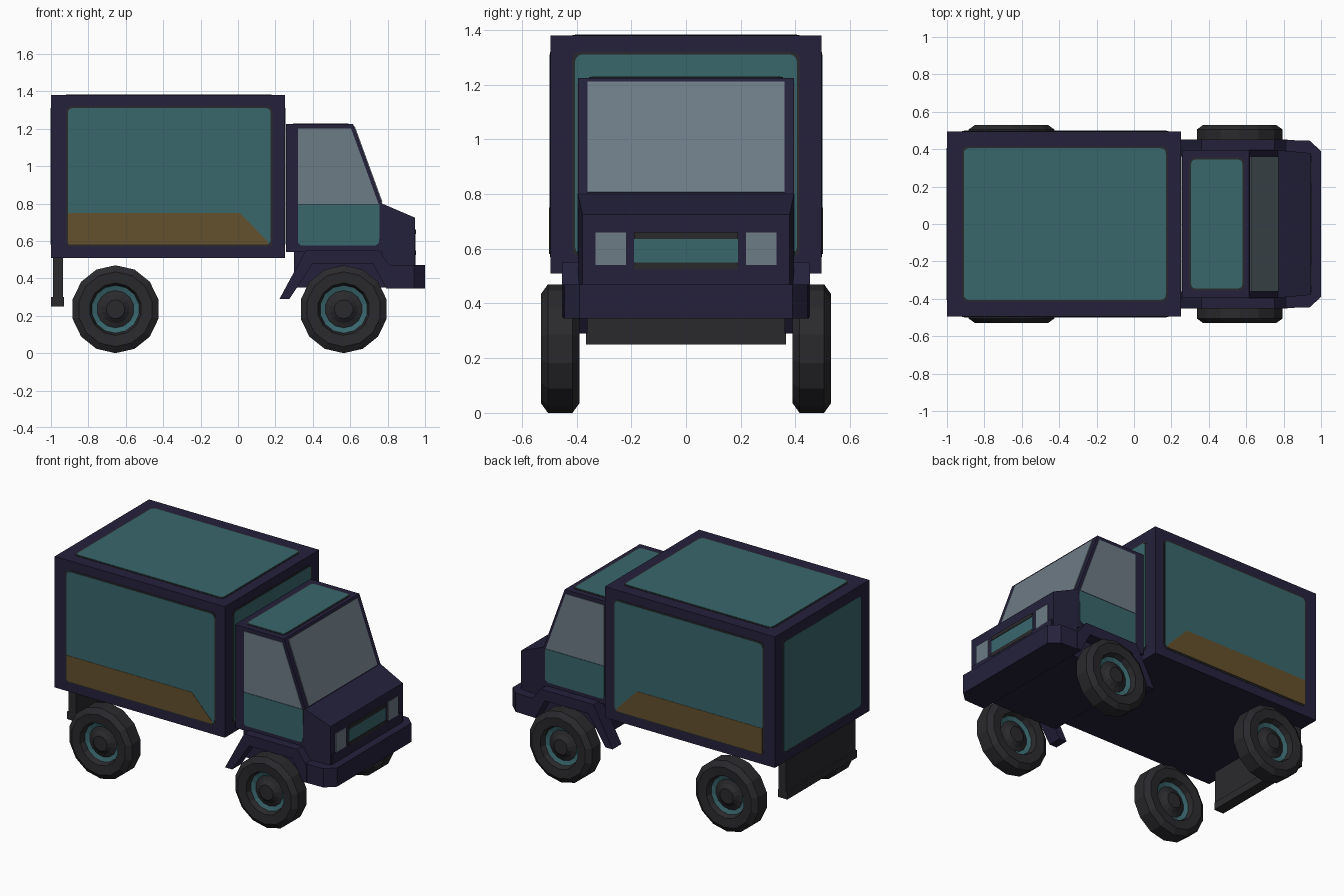
import bpy, bmesh, math
from mathutils import Vector

if "Cube" in bpy.data.objects:
    bpy.data.objects.remove(bpy.data.objects["Cube"])


def material(name, rgb):
    m = bpy.data.materials.new(name)
    m.diffuse_color = (*rgb, 1)
    m.use_nodes = True
    m.node_tree.nodes["Principled BSDF"].inputs["Base Color"].default_value = m.diffuse_color
    return m


NAVY = material("navy", (0.018, 0.0155, 0.045))
TEAL = material("teal", (0.041, 0.135, 0.152))
GLASS = material("grey glass", (0.155, 0.2, 0.235))
BROWN = material("brown", (0.127, 0.082, 0.026))
CHARCOAL = material("charcoal", (0.023, 0.023, 0.027))


def finish(name, bm, mats):
    bmesh.ops.recalc_face_normals(bm, faces=bm.faces)
    me = bpy.data.meshes.new(name)
    bm.to_mesh(me)
    bm.free()
    for m in mats:
        me.materials.append(m)
    ob = bpy.data.objects.new(name, me)
    bpy.context.collection.objects.link(ob)
    return ob


def prism(name, pts, offset, mat):
    """Extrude a flat 3D outline along an offset."""
    bm = bmesh.new()
    a = [bm.verts.new(p) for p in pts]
    b = [bm.verts.new(Vector(p) + Vector(offset)) for p in pts]
    bm.faces.new(a)
    bm.faces.new(b)
    for i in range(len(a)):
        j = (i + 1) % len(a)
        bm.faces.new((a[i], a[j], b[j], b[i]))
    return finish(name, bm, [mat])


def box(name, x, y, z, mat):
    pts = [(x[0], y[0], z[0]), (x[1], y[0], z[0]), (x[1], y[1], z[0]), (x[0], y[1], z[0])]
    return prism(name, pts, (0, 0, z[1] - z[0]), mat)


def side(pts, y):
    return [(x, y, z) for x, z in pts]


def round_rect(u0, u1, v0, v1, r=0.025):
    pts = []
    for cu, cv, a0 in ((u1 - r, v1 - r, 0), (u0 + r, v1 - r, 90),
                       (u0 + r, v0 + r, 180), (u1 - r, v0 + r, 270)):
        for k in range(4):
            a = math.radians(a0 + 30 * k)
            pts.append((cu + r * math.cos(a), cv + r * math.sin(a)))
    return pts


def panel(name, rect, place, normal):
    """Teal rounded plate with a thin charcoal border."""
    u0, u1, v0, v1 = rect
    n = Vector(normal)
    g = 0.01
    border = round_rect(u0 - g, u1 + g, v0 - g, v1 + g, 0.03)
    prism(name + "_border", [place(*p) for p in border], n * 0.002, CHARCOAL)
    prism(name, [place(*p) for p in round_rect(*rect)], n * 0.004, TEAL)


# Cargo box and its panels
box("cargo_box", (-1, 0.25), (-0.495, 0.495), (0.51, 1.38), NAVY)
panel("cargo_roof_panel", (-0.91, 0.17, -0.405, 0.405), lambda u, v: (u, v, 1.38), (0, 0, 1))
panel("cargo_rear_panel", (-0.405, 0.405, 0.58, 1.31), lambda u, v: (-0.998, u, v), (-1, 0, 0))
panel("cargo_front_panel", (-0.405, 0.405, 0.58, 1.31), lambda u, v: (0.25, u, v), (1, 0, 0))
for s, tag in ((-1, "near"), (1, "far")):
    panel("cargo_side_panel_" + tag, (-0.91, 0.175, 0.58, 1.31),
          lambda u, v: (u, s * 0.495, v), (0, s, 0))
    stripe = [(-0.91, 0.59), (-0.9, 0.58), (0.16, 0.58), (0.16, 0.595), (0.01, 0.75), (-0.91, 0.75)]
    prism("cargo_stripe_" + tag, side(stripe, s * 0.495), (0, s * 0.006, 0), BROWN)

# Rear flap and rail under the cargo box
box("rear_flap", (-0.99, -0.935), (-0.365, 0.365), (0.28, 0.51), CHARCOAL)
box("rear_rail", (-1, -0.93), (-0.365, 0.365), (0.25, 0.3), CHARCOAL)

# Cab and tapered nose
cab = [(0.257, 0.54), (0.257, 1.225), (0.615, 1.225), (0.77, 0.80), (0.77, 0.54)]
prism("cab", side(cab, -0.395), (0, 0.79, 0), NAVY)
nose = prism("nose", side([(0.77, 0.80), (0.945, 0.725), (0.945, 0.46), (0.77, 0.46)], -0.395),
             (0, 0.79, 0), NAVY)
for v in nose.data.vertices:
    if v.co.x > 0.9:
        v.co.y *= 0.96
box("cab_floor", (0.3, 0.95), (-0.37, 0.37), (0.35, 0.54), NAVY)
panel("cab_roof_panel", (0.305, 0.58, -0.345, 0.345), lambda u, v: (u, v, 1.225), (0, 0, 1))

# Windscreen on the sloping face
slope = Vector((0.155, 0, -0.425))
n = Vector((0.425, 0, 0.155)).normalized()
top = Vector((0.615, 0, 1.225)) + slope * 0.035
low = Vector((0.615, 0, 1.225)) + slope * 0.985
w = Vector((0, 0.36, 0))
prism("windscreen", [top - w, top + w, low + w, low - w], n * 0.005, GLASS)

# Side windows, doors and wheel arches
window = [(0.322, 0.797), (0.322, 1.2), (0.605, 1.2), (0.752, 0.797)]
door = [(0.322, 0.795), (0.757, 0.795), (0.755, 0.59), (0.735, 0.575), (0.335, 0.575), (0.322, 0.59)]
arch = [(0.222, 0.29), (0.362, 0.55), (0.75, 0.55), (0.82, 0.46), (0.82, 0.35),
        (0.79, 0.35), (0.72, 0.48), (0.4, 0.48), (0.275, 0.29)]
for s, tag in ((-1, "near"), (1, "far")):
    prism("side_window_" + tag, side(window, s * 0.394), (0, s * 0.005, 0), GLASS)
    prism("door_panel_" + tag, side(door, s * 0.394), (0, s * 0.005, 0), TEAL)
    prism("wheel_arch_" + tag, side(arch, s * 0.36), (0, s * 0.093, 0), NAVY)
    # Headlights
    ys = sorted((s * 0.22, s * 0.33))
    box("headlight_" + tag, (0.943, 0.95), ys, (0.535, 0.66), GLASS)

# Grille with two bars
box("grille", (0.943, 0.949), (-0.19, 0.19), (0.53, 0.655), TEAL)
for z in (0.525, 0.636):
    box("grille_bar", (0.943, 0.952), (-0.19, 0.19), (z, z + 0.025), CHARCOAL)

# Front bumper
half = [(0.79, 0.45), (0.94, 0.445), (1.0, 0.39)]
outline = [(x, y, 0.345) for x, y in half] + [(x, -y, 0.345) for x, y in reversed(half)]
prism("bumper", outline, (0, 0, 0.125), NAVY)


# Wheels: a symmetric lathed profile of radius and half width
def wheel(name, x, y, sides=14):
    prof = [(0.05, 0.05), (0.075, 0.03), (0.10, 0.02), (0.128, 0.03), (0.14, 0.065),
            (0.2, 0.07), (0.235, 0.045)]
    prof += [(r, -d) for r, d in reversed(prof)]
    bm = bmesh.new()
    rings = []
    for r, d in prof:
        rings.append([bm.verts.new((x + r * math.sin(a), y + d, 0.235 - r * math.cos(a)))
                      for a in (2 * math.pi * k / sides for k in range(sides))])
    for i in range(len(rings) - 1):
        for k in range(sides):
            j = (k + 1) % sides
            f = bm.faces.new((rings[i][k], rings[i][j], rings[i + 1][j], rings[i + 1][k]))
            f.material_index = 1 if i in (2, 10) else 0
    bm.faces.new(rings[0])
    bm.faces.new(rings[-1])
    finish(name, bm, [CHARCOAL, TEAL])


for x, place in ((-0.655, "rear"), (0.565, "front")):
    for s, tag in ((-1, "near"), (1, "far")):
        wheel(f"{place}_wheel_{tag}", x, s * 0.46)
